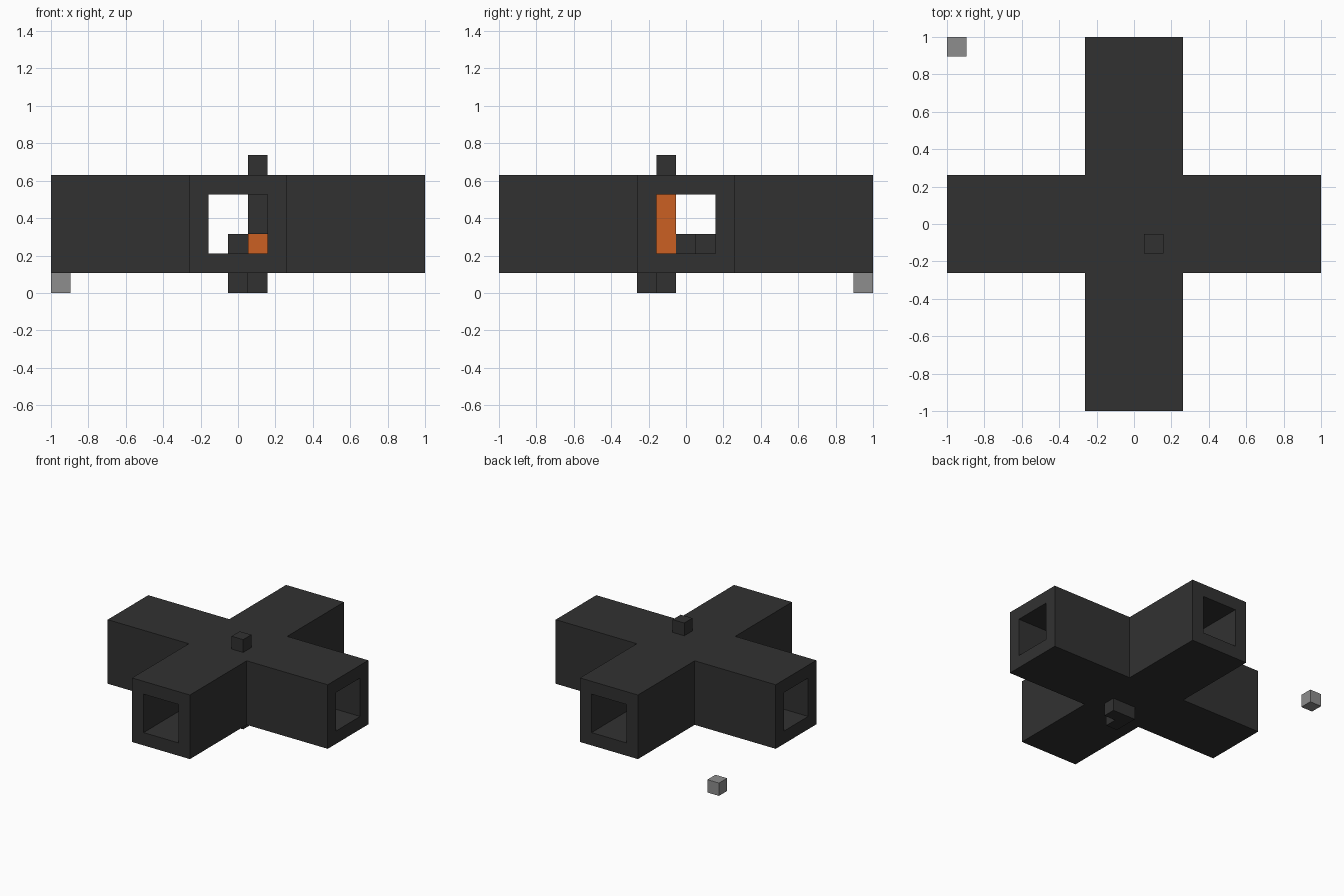
import bpy
import bmesh

UNIT = 2 / 19  # one block of the grid

if "Cube" in bpy.data.objects:
    bpy.data.objects.remove(bpy.data.objects["Cube"], do_unlink=True)


def material(name, colour):
    mat = bpy.data.materials.new(name)
    mat.use_nodes = True
    mat.diffuse_color = (*colour, 1)
    mat.node_tree.nodes["Principled BSDF"].inputs["Base Color"].default_value = (*colour, 1)
    return mat


charcoal = material("charcoal", (0.031, 0.031, 0.031))
orange = material("orange", (0.6, 0.115, 0.016))
grey = material("grey", (0.27, 0.27, 0.27))


def add_object(name, bm, mat):
    bmesh.ops.recalc_face_normals(bm, faces=bm.faces)
    mesh = bpy.data.meshes.new(name)
    bm.to_mesh(mesh)
    bm.free()
    mesh.materials.append(mat)
    obj = bpy.data.objects.new(name, mesh)
    bpy.context.collection.objects.link(obj)
    return obj


def block(name, cell, size, mat):
    """Box from a corner cell, measured in blocks from the grid corner."""
    bm = bmesh.new()
    bmesh.ops.create_cube(bm, size=1)
    for v in bm.verts:
        for axis in range(3):
            offset = 0 if axis == 2 else 1
            v.co[axis] = (cell[axis] + (v.co[axis] + 0.5) * size[axis]) * UNIT - offset
    return add_object(name, bm, mat)


def cross_plan(half):
    """Plus-shaped outline; every third edge is an arm end."""
    points = []
    x, y = 1.0, -half
    arm = [(1, -half), (1, half), (half, half)]
    for turn in range(4):
        points += arm
        arm = [(-y, x) for x, y in arm]
    return points


# Hollow crossing tunnels: outer shell, inner shell and open end rims
bm = bmesh.new()
shells = []
for half, low, high in ((2.5, 1, 6), (1.5, 2, 5)):
    plan = cross_plan(half * UNIT)
    bottom = [bm.verts.new((x, y, low * UNIT)) for x, y in plan]
    top = [bm.verts.new((x, y, high * UNIT)) for x, y in plan]
    bm.faces.new(bottom)
    bm.faces.new(top)
    for i in range(12):
        j = (i + 1) % 12
        if i % 3:
            bm.faces.new((bottom[i], bottom[j], top[j], top[i]))
    shells.append((bottom, top))
for i in range(0, 12, 3):
    outer, inner = [(b[i], b[i + 1], t[i + 1], t[i]) for b, t in shells]
    for k in range(4):
        n = (k + 1) % 4
        bm.faces.new((outer[k], outer[n], inner[n], inner[k]))
add_object("crossing_tunnels", bm, charcoal)

# Blocks on the outside
block("roof_knob", (10, 8, 6), (1, 1, 1), charcoal)
block("foot_bar", (9, 7, 0), (1, 2, 1), charcoal)
block("foot_side", (10, 8, 0), (1, 1, 1), charcoal)
block("loose_cube", (0, 18, 0), (1, 1, 1), grey)

# Blocks standing in the tunnels
block("inner_column", (10, 8, 2), (1, 1, 3), orange)
block("column_cover", (10, 7, 3), (1, 1, 2), charcoal)
block("floor_bar", (9, 9, 2), (1, 2, 1), charcoal)
block("floor_side", (10, 9, 2), (1, 1, 1), charcoal)
